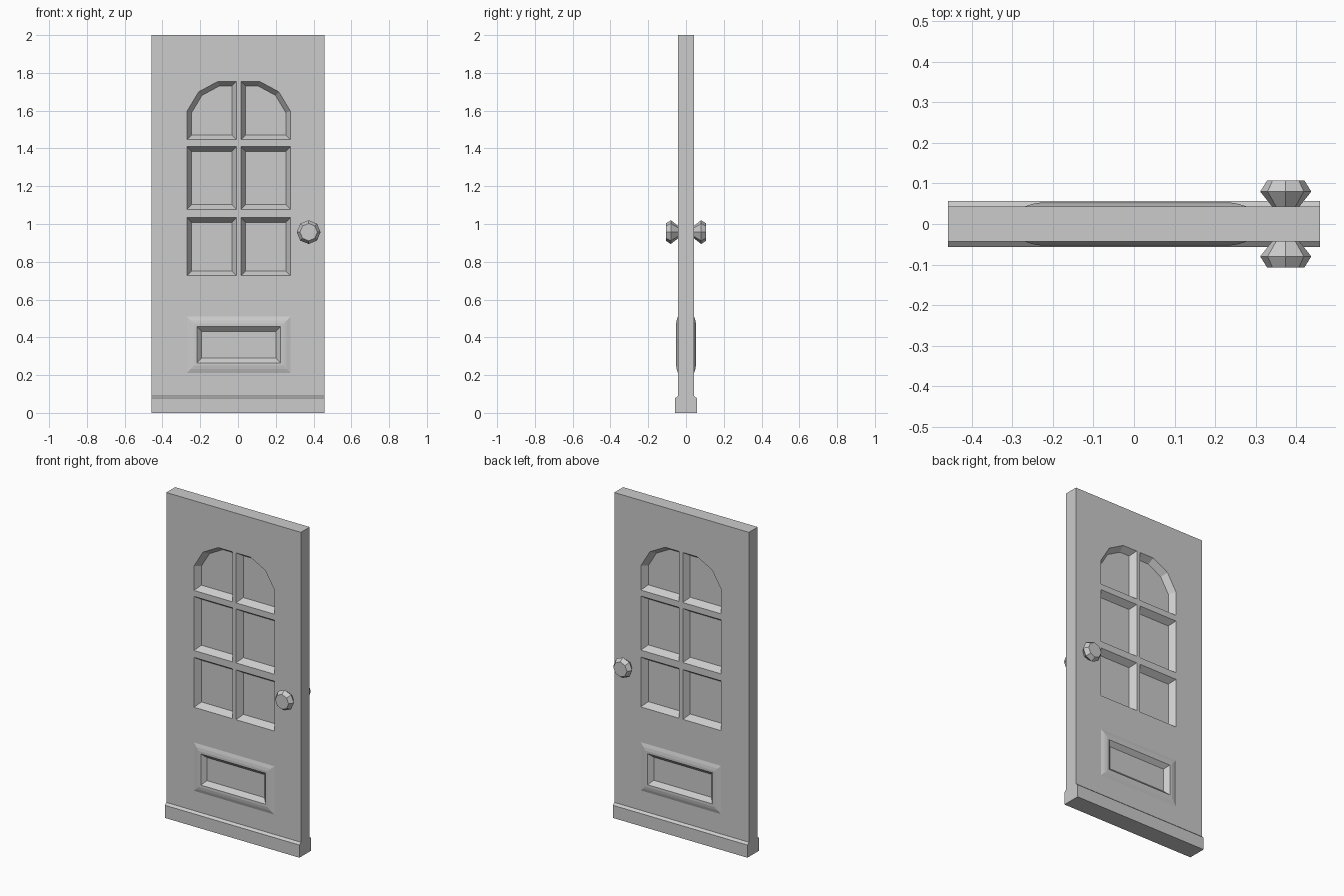
import bpy, bmesh
from math import cos, sin, tau
from mathutils import Vector

if "Cube" in bpy.data.objects:
    bpy.data.objects.remove(bpy.data.objects["Cube"])

HALF_W, FACE_Y, PANE_Y = 0.459, 0.043, 0.006
CX = 0.004  # windows and panel sit slightly off centre


def inset(pts, d):
    """Offset a convex counter-clockwise (x, z) outline inwards by d."""
    if d == 0:
        return [Vector(p) for p in pts]
    pts = [Vector(p) for p in pts]
    out = []
    for i, p in enumerate(pts):
        a = (p - pts[i - 1]).normalized()
        b = (pts[(i + 1) % len(pts)] - p).normalized()
        na, nb = Vector((-a.y, a.x)), Vector((-b.y, b.x))
        out.append(p + (na + nb) * d / (1 + na.dot(nb)))
    return out


def loft(bm, rings, closed=False):
    """Skin a list of 3D rings; cap the ends unless the rings form a loop."""
    loops = [[bm.verts.new(c) for c in r] for r in rings]
    n = len(loops[0])
    pairs = list(zip(loops, loops[1:]))
    if closed:
        pairs.append((loops[-1], loops[0]))
    else:
        bm.faces.new(loops[0])
        bm.faces.new(loops[-1])
    for a, b in pairs:
        for i in range(n):
            j = (i + 1) % n
            bm.faces.new((a[i], a[j], b[j], b[i]))


def layers(outline, steps, side):
    """Rings of an inset outline at given depths: steps are (inset, y)."""
    return [[(p.x, side * y, p.y) for p in inset(outline, d)] for d, y in steps]


def make(name, bm):
    bmesh.ops.recalc_face_normals(bm, faces=bm.faces)
    mesh = bpy.data.meshes.new(name)
    bm.to_mesh(mesh)
    bm.free()
    ob = bpy.data.objects.new(name, mesh)
    bpy.context.collection.objects.link(ob)
    return ob


def rect(x0, x1, z0, z1):
    return [(x0, z0), (x1, z0), (x1, z1), (x0, z1)]


# Door slab with the chamfered kick board at the foot, one side profile
half = [(0.057, 0), (0.057, 0.078), (FACE_Y, 0.09), (FACE_Y, 2)]
profile = half + [(-y, z) for y, z in reversed(half)]
bm = bmesh.new()
loft(bm, [[(x, y, z) for y, z in profile] for x in (-HALF_W, HALF_W)])
door = make("door_slab", bm)

# Window openings: two rows of rectangles and an arched top row
right = [rect(0.012, 0.274, 0.727, 1.034),
         rect(0.012, 0.274, 1.077, 1.41),
         [(0.012, 1.447), (0.274, 1.447), (0.274, 1.597),
          (0.212, 1.70), (0.11, 1.755), (0.012, 1.755)]]
windows = [[(CX + x, z) for x, z in w] for w in right]
windows += [[(CX - x, z) for x, z in reversed(w)] for w in right]
panel = rect(CX - 0.274, CX + 0.274, 0.212, 0.51)

# Cutter for the bevelled window recesses and the sunken lower panel
bm = bmesh.new()
for side in (-1, 1):
    for w in windows:
        loft(bm, layers(w, [(0, 0.07), (0, FACE_Y), (0.025, PANE_Y)], side))
    loft(bm, layers(panel, [(0.053, 0.0525), (0.078, 0.028)], side))
cutter = make("recess_cutter", bm)
cutter.hide_render = True
mod = door.modifiers.new("recesses", 'BOOLEAN')
mod.operation, mod.solver, mod.object = 'DIFFERENCE', 'EXACT', cutter
bpy.context.view_layer.objects.active = door
door.select_set(True)
bpy.ops.object.modifier_apply(modifier=mod.name)
bpy.data.objects.remove(cutter)

for side, label in ((-1, "front"), (1, "back")):
    # Raised moulding around the lower panel
    bm = bmesh.new()
    loft(bm, layers(panel, [(0, FACE_Y), (0.02, 0.0495), (0.038, 0.0525),
                            (0.053, 0.0525), (0.0627, FACE_Y)], side), closed=True)
    make(label + "_panel_moulding", bm)

    # Faceted eight-sided knob
    bm = bmesh.new()
    loft(bm, [[(0.374 + r * cos(tau * i / 8), side * y, 0.957 + r * sin(tau * i / 8))
               for i in range(8)]
              for r, y in ((0.032, 0.041), (0.063, 0.08), (0.046, 0.107))])
    make(label + "_knob", bm)
